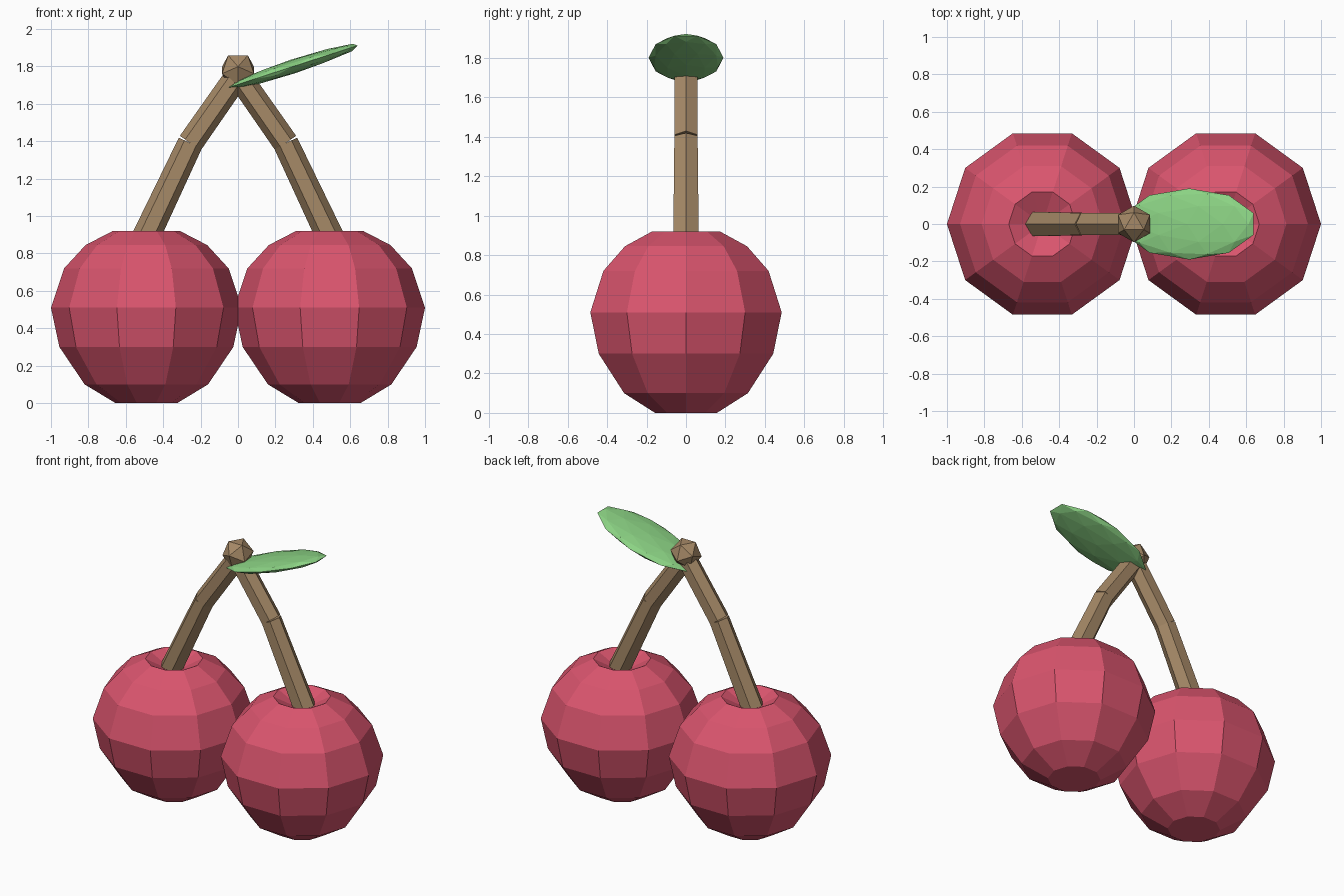
import bpy, bmesh, math
from mathutils import Matrix, Vector

if "Cube" in bpy.data.objects:
    bpy.data.objects.remove(bpy.data.objects["Cube"])


def material(name, rgb):
    m = bpy.data.materials.new(name)
    m.diffuse_color = (*rgb, 1)
    m.use_nodes = True
    m.node_tree.nodes["Principled BSDF"].inputs["Base Color"].default_value = m.diffuse_color
    return m


RED = material("cherry red", (0.70, 0.09, 0.155))
BROWN = material("stem brown", (0.38, 0.25, 0.135))
GREEN = material("leaf green", (0.26, 0.65, 0.23))


def finish(bm, name, mat):
    bmesh.ops.recalc_face_normals(bm, faces=bm.faces)
    me = bpy.data.meshes.new(name)
    bm.to_mesh(me)
    bm.free()
    me.materials.append(mat)
    ob = bpy.data.objects.new(name, me)
    bpy.context.collection.objects.link(ob)
    return ob


def cherry(name, cx):
    # ten-sided turned profile with a dimple on top and a flat base
    profile = [(0.165, 0), (0.33, 0.10), (0.465, 0.30), (0.51, 0.51),
               (0.44, 0.72), (0.325, 0.845), (0.18, 0.92)]
    bm = bmesh.new()
    rings = [[bm.verts.new((cx + r * math.cos(i * math.tau / 10),
                            r * math.sin(i * math.tau / 10), z))
              for i in range(10)] for r, z in profile]
    for a, b in zip(rings, rings[1:]):
        for i in range(10):
            j = (i + 1) % 10
            bm.faces.new((a[i], a[j], b[j], b[i]))
    bm.faces.new(rings[0][::-1])
    pit = bm.verts.new((cx, 0, 0.83))
    for i in range(10):
        bm.faces.new((rings[-1][i], rings[-1][(i + 1) % 10], pit))
    finish(bm, name, RED)


def stem(name, p, q, r1, r2):
    # six-sided tapered rod in the xz plane, ridges facing sideways
    p, q = Vector(p), Vector(q)
    d = q - p
    tilt = Matrix.Rotation(math.atan2(d.x, d.z), 4, 'Y')
    bm = bmesh.new()
    bmesh.ops.create_cone(bm, cap_ends=True, segments=6, radius1=r1, radius2=r2,
                          depth=d.length,
                          matrix=Matrix.Translation((p + q) / 2) @ tilt
                          @ Matrix.Rotation(math.pi / 2, 4, 'Z'))
    finish(bm, name, BROWN)


for side, s in (("left", -1), ("right", 1)):
    cherry(side + "_cherry", 0.49 * s)
    stem(side + "_lower_stem", (0.52 * s, 0, 0.83), (0.255 * s, 0, 1.39), 0.075, 0.068)
    stem(side + "_upper_stem", (0.255 * s, 0, 1.39), (0, 0, 1.755), 0.068, 0.066)

# knot joining the stems: icosahedron with one face up
bm = bmesh.new()
bmesh.ops.create_icosphere(bm, subdivisions=1, radius=0.1)
bm.faces.ensure_lookup_table()
f = bm.faces[0]
f.normal_update()
bm.transform(f.normal.rotation_difference(Vector((0, 0, 1))).to_matrix().to_4x4())
v = f.verts[0].co
bm.transform(Matrix.Translation((0, 0, 1.78))
             @ Matrix.Rotation(math.pi / 2 - math.atan2(v.y, v.x), 4, 'Z'))
finish(bm, "stem_knot", BROWN)

# leaf: flattened, tilted icosphere
bm = bmesh.new()
bmesh.ops.create_icosphere(bm, subdivisions=2, radius=1)
bm.transform(Matrix.Translation((0.295, 0, 1.80))
             @ Matrix.Rotation(math.radians(-18), 4, 'Y')
             @ Matrix.Diagonal((0.38, 0.19, 0.038, 1)))
finish(bm, "leaf", GREEN)
